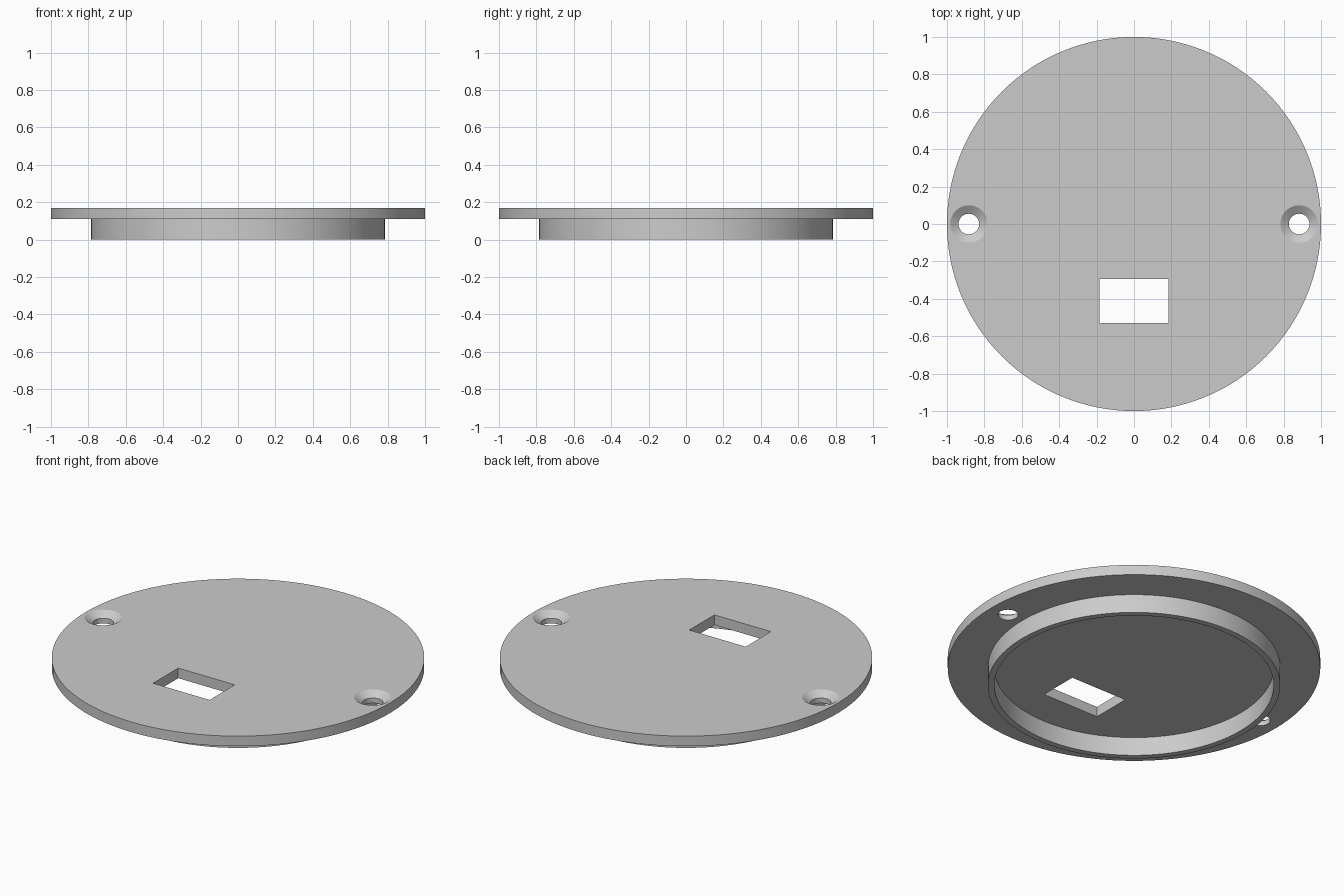
import bpy, bmesh
from math import cos, sin, tau

cube = bpy.data.objects.get("Cube")
if cube:
    bpy.data.objects.remove(cube, do_unlink=True)

grey = bpy.data.materials.new("plain grey")
grey.use_nodes = True
colour = (0.6, 0.6, 0.6, 1)
grey.diffuse_color = colour
grey.node_tree.nodes["Principled BSDF"].inputs["Base Color"].default_value = colour


def finish(name, bm):
    bmesh.ops.recalc_face_normals(bm, faces=bm.faces)
    mesh = bpy.data.meshes.new(name)
    bm.to_mesh(mesh)
    bm.free()
    mesh.materials.append(grey)
    obj = bpy.data.objects.new(name, mesh)
    bpy.context.collection.objects.link(obj)
    return obj


def lathe(name, profile, segments, x=0):
    """Revolve (radius, z) points and cap the first and last rings."""
    bm = bmesh.new()
    rings = [[bm.verts.new((x + r * cos(tau * i / segments), r * sin(tau * i / segments), z))
              for i in range(segments)] for r, z in profile]
    for a, b in zip(rings, rings[1:]):
        for i in range(segments):
            j = (i + 1) % segments
            bm.faces.new((a[i], a[j], b[j], b[i]))
    bm.faces.new(rings[0])
    bm.faces.new(rings[-1])
    return finish(name, bm)


def box(name, x0, x1, y0, y1, z0, z1):
    bm = bmesh.new()
    bmesh.ops.create_cube(bm, size=1)
    for v in bm.verts:
        v.co = (x1 if v.co.x > 0 else x0, y1 if v.co.y > 0 else y0, z1 if v.co.z > 0 else z0)
    return finish(name, bm)


# Disc cover with the locating ring under it
TOP, UNDER = 0.17, 0.11
cover = lathe("round_cover", [(1, TOP), (1, UNDER), (0.785, UNDER), (0.785, 0),
                              (0.75, 0), (0.75, UNDER)], 128)

# Countersunk screw holes and the rectangular window
cutters = [lathe("screw_hole_cutter", [(0.055, 0.05), (0.055, 0.14), (0.1, TOP), (0.1, 0.25)],
                 48, side * 0.883) for side in (-1, 1)]
cutters.append(box("window_cutter", -0.185, 0.185, -0.53, -0.295, 0.05, 0.25))

bpy.context.view_layer.objects.active = cover
for cutter in cutters:
    cutter.hide_render = True
    cut = cover.modifiers.new(cutter.name, "BOOLEAN")
    cut.operation = "DIFFERENCE"
    cut.solver = "EXACT"
    cut.object = cutter
    bpy.ops.object.modifier_apply(modifier=cut.name)
    bpy.data.objects.remove(cutter, do_unlink=True)

# Smooth the round walls, keep the edges crisp
for obj in bpy.context.selected_objects:
    obj.select_set(False)
cover.select_set(True)
bpy.ops.object.shade_smooth_by_angle(angle=0.5)
